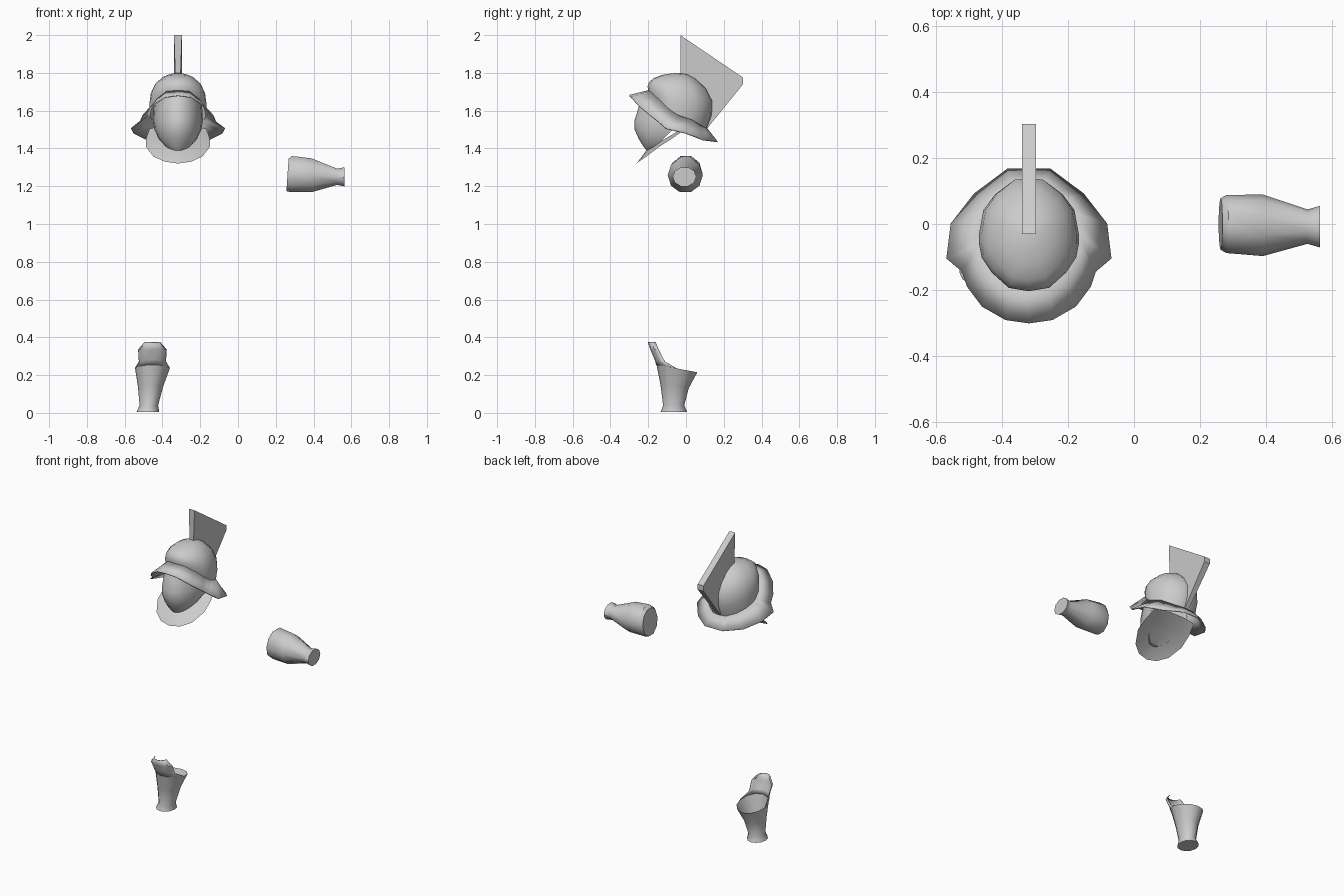
import bpy
from math import sin, cos, pi, radians

if "Cube" in bpy.data.objects:
    bpy.data.objects.remove(bpy.data.objects["Cube"])

grey = bpy.data.materials.new("plain_grey")
grey.use_nodes = True
GREY = (0.6, 0.6, 0.6, 1)
grey.diffuse_color = GREY
grey.node_tree.nodes["Principled BSDF"].inputs["Base Color"].default_value = GREY


def make(name, verts, faces, offset_x=0, angle=40, thick=0):
    mesh = bpy.data.meshes.new(name)
    mesh.from_pydata([(x + offset_x, y, z) for x, y, z in verts], [], faces)
    mesh.materials.append(grey)
    obj = bpy.data.objects.new(name, mesh)
    bpy.context.collection.objects.link(obj)
    bpy.ops.object.select_all(action="DESELECT")
    obj.select_set(True)
    bpy.context.view_layer.objects.active = obj
    bpy.ops.object.mode_set(mode="EDIT")
    bpy.ops.mesh.select_all(action="SELECT")
    bpy.ops.mesh.remove_doubles(threshold=0.0001)
    bpy.ops.mesh.normals_make_consistent(inside=False)
    bpy.ops.object.mode_set(mode="OBJECT")
    if angle:
        bpy.ops.object.shade_smooth_by_angle(angle=radians(angle))
    if thick:
        mod = obj.modifiers.new("thickness", "SOLIDIFY")
        mod.thickness = thick
        mod.offset = 0
    return obj


def loft(name, rows, closed=True, caps=(), **options):
    """Skin a list of equal-length rows; caps lists the rows to fill."""
    n = len(rows[0])
    verts = [p for row in rows for p in row]
    faces = []
    for r in range(len(rows) - 1):
        for i in range(n if closed else n - 1):
            j = (i + 1) % n
            faces.append((r * n + i, r * n + j, (r + 1) * n + j, (r + 1) * n + i))
    for c in caps:
        faces.append([c * n + i for i in range(n)])
    return make(name, verts, faces, **options)


def mirrored(half):
    """Complete a ring whose first and last points lie on the middle plane."""
    return half + [(-x, y, z) for x, y, z in half[-2:0:-1]]


def arc_mirrored(half):
    """Complete an open arc that starts on the middle plane."""
    return [(-x, y, z) for x, y, z in half[:0:-1]] + half


HELMET_X = -0.318

# Helmet: flared brim and the bowl that grows from its inner edge
outer = mirrored([(0, -.30, 1.68), (.07, -.29, 1.67), (.14, -.25, 1.625),
                  (.185, -.19, 1.575), (.20, -.145, 1.54), (.248, -.105, 1.505),
                  (.235, 0, 1.48), (.165, .09, 1.445), (.065, .165, 1.435),
                  (0, .165, 1.435)])
inner = mirrored([(0, -.20, 1.705), (.06, -.19, 1.70), (.11, -.145, 1.66),
                  (.14, -.10, 1.615), (.148, -.06, 1.585), (.148, -.03, 1.57),
                  (.135, .03, 1.55), (.10, .07, 1.525), (.045, .105, 1.505),
                  (0, .11, 1.505)])
loft("helmet_brim", [outer, inner], offset_x=HELMET_X, angle=30, thick=.006)
bowl = []
for rise, scale in ((0, 1), (.25, 1.02), (.5, .97), (.72, .82), (.89, .55), (.97, .28), (1, 0)):
    ring = []
    for x, y, z in inner:
        bulge = 1 + .25 * sin(pi * rise) if y > -.03 else 1
        ring.append((x * scale, -.03 + (y + .03) * scale * bulge, z + (1.8 - z) * rise))
    bowl.append(ring)
loft("helmet_bowl", bowl, offset_x=HELMET_X)

# Rounded face guard
rows = []
for z, rx, front, back in ((1.69, .115, -.215, -.06), (1.62, .128, -.25, -.04),
                           (1.55, .132, -.272, -.04), (1.50, .125, -.272, -.07),
                           (1.45, .10, -.25, -.12), (1.41, .065, -.225, -.16),
                           (1.39, .03, -.21, -.19)):
    rows.append([(rx * sin(a), back + (front - back) * cos(a), z)
                 for a in [pi * (i / 10 - .5) for i in range(11)]])
loft("face_guard", rows, closed=False, caps=[6], offset_x=HELMET_X)

# Throat plate flaring below the face guard, shallowly arched to its middle line
edge = arc_mirrored([(0, -.262, 1.32), (.07, -.25, 1.33), (.13, -.21, 1.357),
                     (.17, -.14, 1.41), (.168, -.07, 1.455), (.15, 0, 1.505)])
root = arc_mirrored([(0, -.21, 1.39), (.03, -.20, 1.395), (.06, -.17, 1.41),
                     (.085, -.13, 1.44), (.09, -.07, 1.475), (.08, 0, 1.52)])
loft("throat_plate", [edge, root, [(0, y, z) for x, y, z in root]],
     closed=False, offset_x=HELMET_X)

# Crest blade, thicker along its outer edge
profile = [(-.03, 2.0, .021), (.302, 1.775, .021), (.302, 1.74, .021),
           (.105, 1.497, .014), (.06, 1.62, .012), (-.03, 1.79, .014)]
loft("helmet_crest", [[(s * w, y, z) for y, z, w in profile] for s in (-1, 1)],
     caps=(0, 1), offset_x=HELMET_X, angle=0)

# Forearm guard lying along x
rows = []
for x, yc, ry, zc, rz in ((.262, 0, .078, 1.26, .09), (.28, 0, .088, 1.265, .1),
                          (.39, -.004, .093, 1.258, .094), (.525, -.008, .052, 1.25, .045),
                          (.563, -.008, .063, 1.25, .053)):
    tilt = .006 if x < .35 else 0
    rows.append([(x + tilt * sin(a), yc + ry * cos(a), zc + rz * sin(a))
                 for a in [2 * pi * i / 10 for i in range(10)]])
loft("forearm_guard", rows, caps=(0, 4))

# Shin guard closed at the foot, open at its sloping rim
rows = []
for x, y, rx, ry, z, slope in ((-.477, -.065, .06, .07, .005, 0),
                               (-.472, -.065, .049, .056, .04, 0),
                               (-.463, -.06, .067, .075, .14, .008),
                               (-.453, -.048, .092, .108, .235, .02)):
    rows.append([(x + rx * cos(a), y + ry * sin(a), z - slope * sin(a))
                 for a in [2 * pi * i / 12 for i in range(12)]])
loft("shin_guard", rows, caps=[0])

# Curved knee plate continuing the front half of the rim
rows = []
for w, front, side, z, lift in ((.092, -.156, -.048, .235, .02), (.07, -.164, -.112, .272, .01),
                                (.074, -.187, -.145, .335, 0), (.04, -.2, -.16, .374, 0)):
    rows.append([(w * sin(a), side + (front - side) * cos(a), z + lift * cos(a))
                 for a in [pi * (i / 6 - .5) for i in range(7)]])
loft("knee_plate", rows, closed=False, offset_x=-.453, thick=.004)
